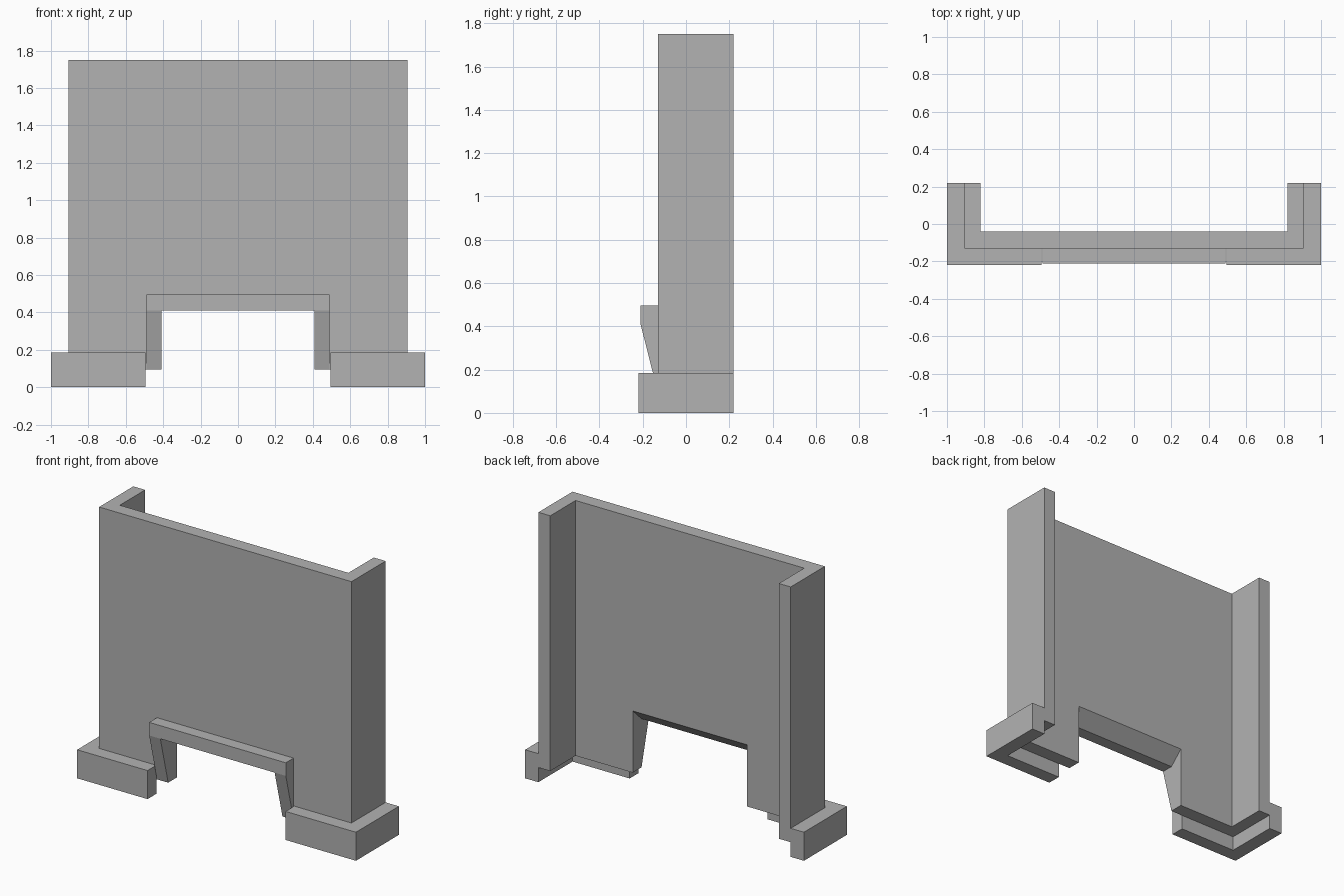
import bpy
import bmesh
from mathutils import Vector

cube = bpy.data.objects.get("Cube")
if cube:
    bpy.data.objects.remove(cube, do_unlink=True)

# One plain grey for the whole model
grey = bpy.data.materials.new("plain grey")
grey.use_nodes = True
colour = (0.448, 0.448, 0.448, 1)
grey.diffuse_color = colour
grey.node_tree.nodes["Principled BSDF"].inputs["Base Color"].default_value = colour


def prism(name, profile, axis, start, end):
    """Extrude a closed profile along z (points are x, y) or x (points are y, z)."""
    bm = bmesh.new()
    if axis == "z":
        points = [Vector((a, b, start)) for a, b in profile]
        step = Vector((0, 0, end - start))
    else:
        points = [Vector((start, a, b)) for a, b in profile]
        step = Vector((end - start, 0, 0))
    face = bm.faces.new([bm.verts.new(p) for p in points])
    result = bmesh.ops.extrude_face_region(bm, geom=[face])
    moved = [v for v in result["geom"] if isinstance(v, bmesh.types.BMVert)]
    bmesh.ops.translate(bm, verts=moved, vec=step)
    bmesh.ops.recalc_face_normals(bm, faces=bm.faces)
    mesh = bpy.data.meshes.new(name)
    bm.to_mesh(mesh)
    bm.free()
    mesh.materials.append(grey)
    obj = bpy.data.objects.new(name, mesh)
    bpy.context.collection.objects.link(obj)
    return obj


def cut(obj, cutter):
    mod = obj.modifiers.new("opening", "BOOLEAN")
    mod.operation = "DIFFERENCE"
    mod.solver = "EXACT"
    mod.object = cutter


# Shared levels and planes
FRONT, INNER, BACK = -0.13, -0.04, 0.22
WALL_X, BASE_X = 0.905, 1.0
BOTTOM, TOP = 0.095, 1.75
HEAD, TRIM_TOP = 0.41, 0.495

# Wall with two returns, U-shaped in plan
half = [(WALL_X, FRONT), (WALL_X, BACK), (0.82, BACK), (0.82, INNER)]
plan = half + [(-x, y) for x, y in reversed(half)]
wall = prism("wall", plan, "z", BOTTOM, TOP)

# Opening trim, with jambs tapering back to the wall at the foot
trim = prism("opening_trim",
             [(FRONT, BOTTOM), (-0.21, HEAD), (-0.21, TRIM_TOP), (FRONT, TRIM_TOP)],
             "x", -0.49, 0.49)

# Opening with a sloped head through the wall thickness
slope = (TRIM_TOP - HEAD) / (INNER - FRONT)
reach = 0.05
cutter = prism("opening_cutter",
               [(-0.4, -0.1), (reach, -0.1), (reach, HEAD + slope * (reach - FRONT)),
                (FRONT, HEAD), (-0.4, HEAD)],
               "x", -HEAD, HEAD)
cutter.hide_render = True
cutter.display_type = "WIRE"
cutter.hide_set(True)
for part in (wall, trim):
    cut(part, cutter)

# L-shaped plinths wrapping the two front corners
for side, s in (("left", 1), ("right", -1)):
    corner = [(0.495, -0.22), (BASE_X, -0.22), (BASE_X, BACK),
              (WALL_X, BACK), (WALL_X, FRONT), (0.495, FRONT)]
    prism(side + "_plinth", [(s * x, y) for x, y in corner], "z", 0, 0.185)
